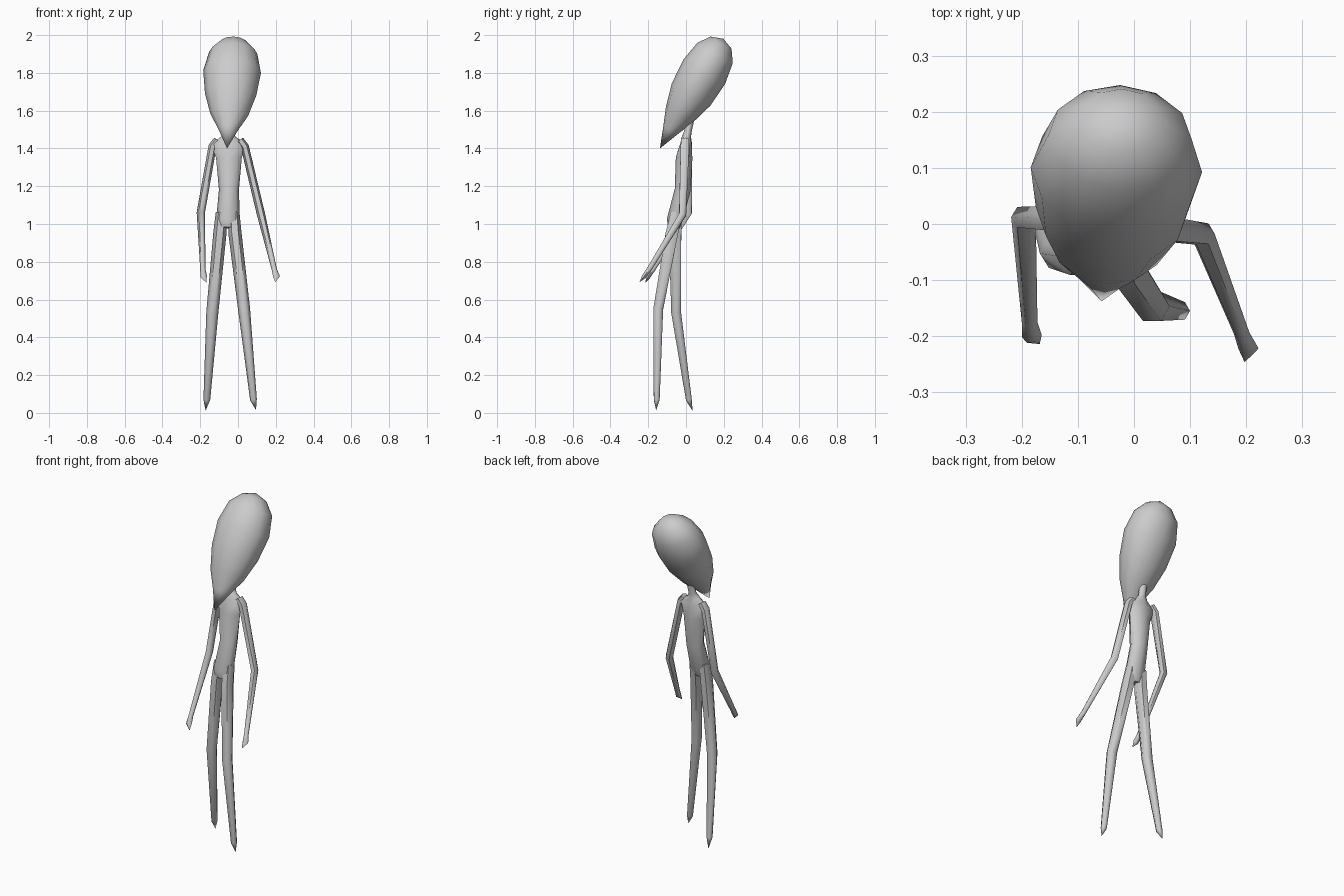
import bpy, bmesh, math
from mathutils import Vector

if "Cube" in bpy.data.objects:
    bpy.data.objects.remove(bpy.data.objects["Cube"])


def loft(name, stations, sides, angle=60):
    """Skin rings (x, y, z, half_width, half_depth); zero width makes a point."""
    pts = [Vector(s[:3]) for s in stations]
    bm = bmesh.new()
    rings = []
    for i, (p, s) in enumerate(zip(pts, stations)):
        if s[3] == 0:
            rings.append([bm.verts.new(p)])
            continue
        d1 = (p - pts[max(i - 1, 0)]).normalized()
        d2 = (pts[min(i + 1, len(pts) - 1)] - p).normalized()
        t = (d1 + d2).normalized()
        u = Vector((1, 0, 0))
        u = (u - t * u.dot(t)).normalized()
        v = t.cross(u)
        rings.append([bm.verts.new(p + u * s[3] * math.cos(a) + v * s[4] * math.sin(a))
                      for a in (2 * math.pi * k / sides for k in range(sides))])
    for a, b in zip(rings, rings[1:]):
        for k in range(sides):
            j = (k + 1) % sides
            if len(a) == 1:
                bm.faces.new((a[0], b[j], b[k]))
            elif len(b) == 1:
                bm.faces.new((a[k], a[j], b[0]))
            else:
                bm.faces.new((a[k], a[j], b[j], b[k]))
    for r in (rings[0], rings[-1]):
        if len(r) > 1:
            bm.faces.new(r)
    bmesh.ops.recalc_face_normals(bm, faces=bm.faces[:])
    me = bpy.data.meshes.new(name)
    bm.to_mesh(me)
    bm.free()
    ob = bpy.data.objects.new(name, me)
    bpy.context.collection.objects.link(ob)
    bpy.context.view_layer.objects.active = ob
    ob.select_set(True)
    bpy.ops.object.shade_smooth_by_angle(angle=math.radians(angle))
    ob.select_set(False)
    return ob


# Teardrop head, leaning back from the chin to the crown
chin, crown = Vector((-.058, -.138, 1.40)), Vector((-.02, .197, 1.98))
axis = (crown - chin).normalized()
profile = [(0, 0, 0), (.115, .052, .045), (.205, .1, .082), (.33, .136, .118),
           (.47, .153, .128), (.585, .128, .108), (.648, .07, .064), (.672, 0, 0)]
loft("head", [(*(chin + axis * t), w, d) for t, w, d in profile], 12, 80)

# Neck, shoulders, chest, waist and hips
loft("torso", [(-.045, .025, 1.58, .024, .024), (-.048, .01, 1.49, .02, .02),
               (-.05, .002, 1.46, .04, .024), (-.05, 0, 1.425, .094, .03),
               (-.048, -.01, 1.35, .068, .044), (-.048, -.018, 1.18, .053, .042),
               (-.053, -.06, 1.02, .063, .042), (-.055, -.065, .98, .045, .03)], 8)

# Slender legs ending in pointed feet
legs = {
    "left_leg": [(-.088, -.05, 1.06, .03, .034), (-.096, -.058, .95, .035, .038),
                 (-.136, -.052, .53, .032, .03), (-.165, .015, .07, .018, .018),
                 (-.172, .035, .01, 0, 0)],
    "right_leg": [(-.022, -.05, 1.06, .03, .034), (-.016, -.075, .95, .035, .038),
                  (.032, -.147, .55, .032, .03), (.082, -.155, .07, .018, .018),
                  (.095, -.158, .015, 0, 0)],
}
# Thin arms with bent elbows and small mitten hands
arms = {
    "left_arm": [(-.11, .008, 1.445, .02, .024), (-.135, .01, 1.41, .022, .026),
                 (-.197, .012, 1.06, .022, .022), (-.186, -.175, .76, .014, .015),
                 (-.182, -.2, .722, .018, .014), (-.168, -.214, .69, 0, 0)],
    "right_arm": [(.01, -.005, 1.445, .02, .024), (.036, -.006, 1.41, .022, .026),
                  (.122, -.018, 1.05, .022, .022), (.192, -.195, .76, .014, .015),
                  (.204, -.222, .722, .018, .014), (.197, -.246, .692, 0, 0)],
}
for name, path in {**legs, **arms}.items():
    loft(name, path, 6)
